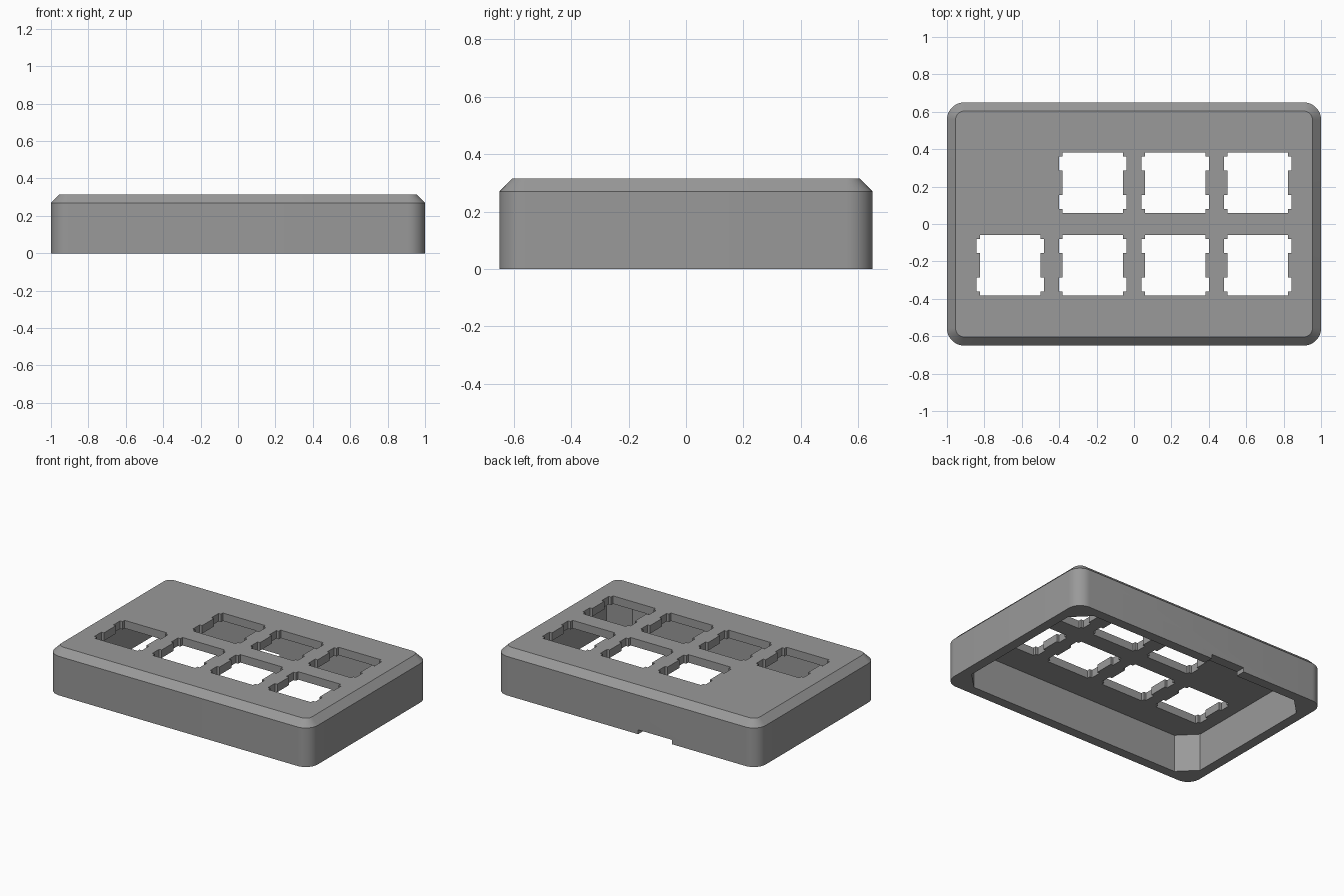
import bpy, bmesh, math

if "Cube" in bpy.data.objects:
    bpy.data.objects.remove(bpy.data.objects["Cube"])

HALF_X, HALF_Y, HEIGHT = 1.0, 0.65, 0.315
BEVEL, RADIUS = 0.046, 0.092
WALL, CEILING = 0.068, 0.26
PITCH = 0.441


def rounded_outline(hx, hy, r, steps):
    """Counter-clockwise rectangle with arc corners (steps=1 gives cut corners)."""
    pts = []
    for i, (sx, sy) in enumerate([(1, 1), (-1, 1), (-1, -1), (1, -1)]):
        for k in range(steps + 1):
            a = math.pi / 2 * (i + k / steps)
            pts.append((sx * (hx - r) + r * math.cos(a),
                        sy * (hy - r) + r * math.sin(a)))
    return pts


def loft(name, layers):
    """Closed solid through a stack of (outline, z) layers."""
    bm = bmesh.new()
    rings = [[bm.verts.new((x, y, z)) for x, y in pts] for pts, z in layers]
    n = len(rings[0])
    for a, b in zip(rings, rings[1:]):
        for i in range(n):
            j = (i + 1) % n
            bm.faces.new((a[i], a[j], b[j], b[i]))
    bm.faces.new(rings[0][::-1])
    bm.faces.new(rings[-1])
    mesh = bpy.data.meshes.new(name)
    bm.to_mesh(mesh)
    bm.free()
    ob = bpy.data.objects.new(name, mesh)
    bpy.context.collection.objects.link(ob)
    return ob


def prism(name, pts, z0, z1):
    return loft(name, [(pts, z0), (pts, z1)])


def cut(target, cutter):
    mod = target.modifiers.new("cut", 'BOOLEAN')
    mod.operation, mod.solver, mod.object = 'DIFFERENCE', 'EXACT', cutter
    bpy.context.view_layer.objects.active = target
    bpy.ops.object.modifier_apply(modifier=mod.name)
    bpy.data.objects.remove(cutter)


# Outer shell with rounded corners and a bevelled top rim
outer = rounded_outline(HALF_X, HALF_Y, RADIUS, 10)
top = rounded_outline(HALF_X - BEVEL, HALF_Y - BEVEL, RADIUS - BEVEL, 10)
case = loft("keypad_case", [(outer, 0), (outer, HEIGHT - BEVEL), (top, HEIGHT)])

# Hollow underside with cut-off inner corners
cavity = rounded_outline(HALF_X - WALL, HALF_Y - WALL, 0.115, 1)
cut(case, prism("cavity_cutter", cavity, -0.1, CEILING))

# Key openings: square hole with two clip notches on each side
H, N, Y0, Y1 = 0.162, 0.181, 0.065, 0.14
quarter = [(N, Y0), (N, Y1), (H, Y1), (H, H)]
right = [(H, -H), (H, -Y1), (N, -Y1), (N, -Y0), (H, -Y0),
         (H, Y0)] + quarter
key_hole = right + [(-x, -y) for x, y in right]
for row in (-0.5, 0.5):
    for col in (-1.5, -0.5, 0.5, 1.5):
        if row > 0 and col == -1.5:
            continue  # blank area at the back left
        pts = [(x + col * PITCH, y + row * PITCH) for x, y in key_hole]
        cut(case, prism("key_cutter", pts, 0.2, 0.4))

# Cable notch in the lower edge of the back wall
notch = [(-0.35, 0.5), (-0.09, 0.5), (-0.09, 0.75), (-0.35, 0.75)]
cut(case, prism("notch_cutter", notch, -0.1, 0.03))

# Grey plastic
grey = bpy.data.materials.new("grey_plastic")
grey.diffuse_color = (0.32, 0.32, 0.32, 1)
grey.use_nodes = True
grey.node_tree.nodes["Principled BSDF"].inputs["Base Color"].default_value = grey.diffuse_color
case.data.materials.clear()
case.data.materials.append(grey)

bpy.ops.object.select_all(action='DESELECT')
case.select_set(True)
bpy.context.view_layer.objects.active = case
bpy.ops.object.shade_smooth_by_angle(angle=math.radians(30))
